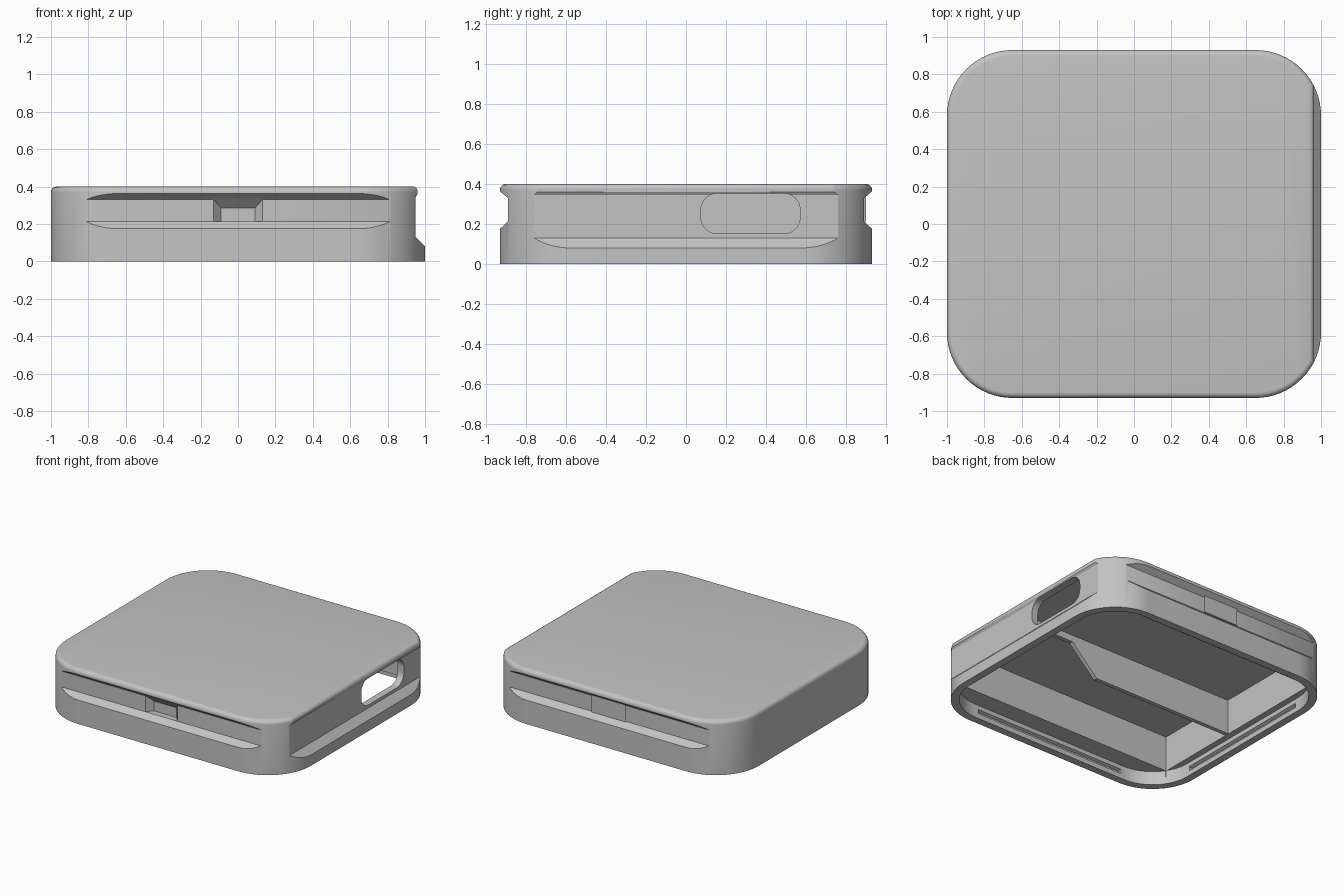
import bpy, bmesh
from math import sin, cos, pi
from mathutils import Vector

cube = bpy.data.objects.get("Cube")
if cube:
    bpy.data.objects.remove(cube, do_unlink=True)

grey = bpy.data.materials.new("plain_grey")
grey.use_nodes = True
grey.diffuse_color = (0.55, 0.55, 0.55, 1)
grey.node_tree.nodes["Principled BSDF"].inputs["Base Color"].default_value = grey.diffuse_color


def rounded(a0, a1, b0, b1, r, steps=16):
    """Outline of a rounded rectangle."""
    pts = []
    corners = [(a1 - r, b1 - r), (a0 + r, b1 - r), (a0 + r, b0 + r), (a1 - r, b0 + r)]
    for q, (a, b) in enumerate(corners):
        for i in range(steps + 1):
            t = (q + i / steps) * pi / 2
            pts.append((a + r * cos(t), b + r * sin(t)))
    return pts


def place(axis, a, b, h):
    return {"x": (h, a, b), "y": (a, h, b), "z": (a, b, h)}[axis]


def loft(name, axis, low, h0, high, h1, bevel=0):
    """Solid between two matching outlines; bevel rounds the high end."""
    bm = bmesh.new()
    n = len(low)
    v0 = [bm.verts.new(place(axis, a, b, h0)) for a, b in low]
    v1 = [bm.verts.new(place(axis, a, b, h1)) for a, b in high]
    bm.faces.new(v0)
    cap = bm.faces.new(v1)
    for i in range(n):
        j = (i + 1) % n
        bm.faces.new((v0[i], v0[j], v1[j], v1[i]))
    bmesh.ops.recalc_face_normals(bm, faces=bm.faces)
    if bevel:
        bmesh.ops.bevel(bm, geom=list(cap.edges), offset=bevel, segments=5,
                        profile=0.5, affect="EDGES")
    mesh = bpy.data.meshes.new(name)
    bm.to_mesh(mesh)
    bm.free()
    ob = bpy.data.objects.new(name, mesh)
    bpy.context.collection.objects.link(ob)
    mesh.materials.append(grey)
    return ob


def prism(name, axis, outline, h0, h1, bevel=0):
    return loft(name, axis, outline, h0, outline, h1, bevel)


def rect(a0, a1, b0, b1):
    return [(a0, b0), (a1, b0), (a1, b1), (a0, b1)]


def cut(ob, cutter):
    cutter.hide_render = True
    mod = ob.modifiers.new("cut", "BOOLEAN")
    mod.operation = "DIFFERENCE"
    mod.solver = "EXACT"
    mod.object = cutter
    bpy.context.view_layer.objects.active = ob
    bpy.ops.object.modifier_apply(modifier=mod.name)
    bpy.data.objects.remove(cutter, do_unlink=True)


# Outer shell with rounded corners and a soft top edge
shell = prism("shell", "z", rounded(-1, 1, -0.93, 0.93, 0.35), 0, 0.4, 0.03)

# Hollow: shallow lid recess below, deeper compartment above
cut(shell, prism("lid_recess", "z", rounded(-0.945, 0.945, -0.875, 0.875, 0.3), -0.1, 0.1))
cut(shell, prism("compartment", "z", rect(-0.9, 0.9, -0.74, 0.74), 0.05, 0.36))

# Flat side face with a sloping foot and a small top lip
side = [(1.1, -0.02), (0.95, 0.13), (0.95, 0.345), (0.96, 0.36),
        (0.96, 0.38), (0.954, 0.392), (0.94, 0.401), (0.94, 0.5), (1.1, 0.5)]
cut(shell, prism("side_cut", "y", side, -1.2, 1.2))

for s in (-1, 1):
    # Long grip channel with sloping edges
    channel = [(s * 1.0, 0.42), (s * 0.89, 0.33), (s * 0.89, 0.213), (s * 1.0, 0.11)]
    cut(shell, prism("grip_channel", "x", channel, -1.2, 1.2))
    # Tapered notch in the middle of the channel
    cut(shell, loft("notch", "y", rect(-0.14, 0.14, 0.213, 0.34), s * 0.90,
                    rect(-0.09, 0.09, 0.213, 0.285), s * 0.845))
    # Snap grooves inside the rim
    cut(shell, prism("snap_groove_long", "x",
                     [(s * 0.86, 0.03), (s * 0.895, 0.045), (s * 0.895, 0.06), (s * 0.86, 0.075)],
                     -0.62, 0.62))
    cut(shell, prism("snap_groove_short", "y",
                     [(s * 0.93, 0.03), (s * 0.965, 0.045), (s * 0.965, 0.06), (s * 0.93, 0.075)],
                     -0.55, 0.55))

# Rounded port opening
cut(shell, prism("port", "x", rounded(0.075, 0.57, 0.152, 0.352, 0.08, 10), 0.8, 1.2))

# Inner divider with a low end
prism("divider", "y", [(-0.905, 0.365), (-0.905, 0.105), (0.24, 0.105),
                       (0.45, 0.31), (0.905, 0.31), (0.905, 0.365)], -0.13, -0.1)

bpy.ops.object.select_all(action="DESELECT")
shell.select_set(True)
bpy.context.view_layer.objects.active = shell
bpy.ops.object.shade_smooth_by_angle(angle=0.45)
